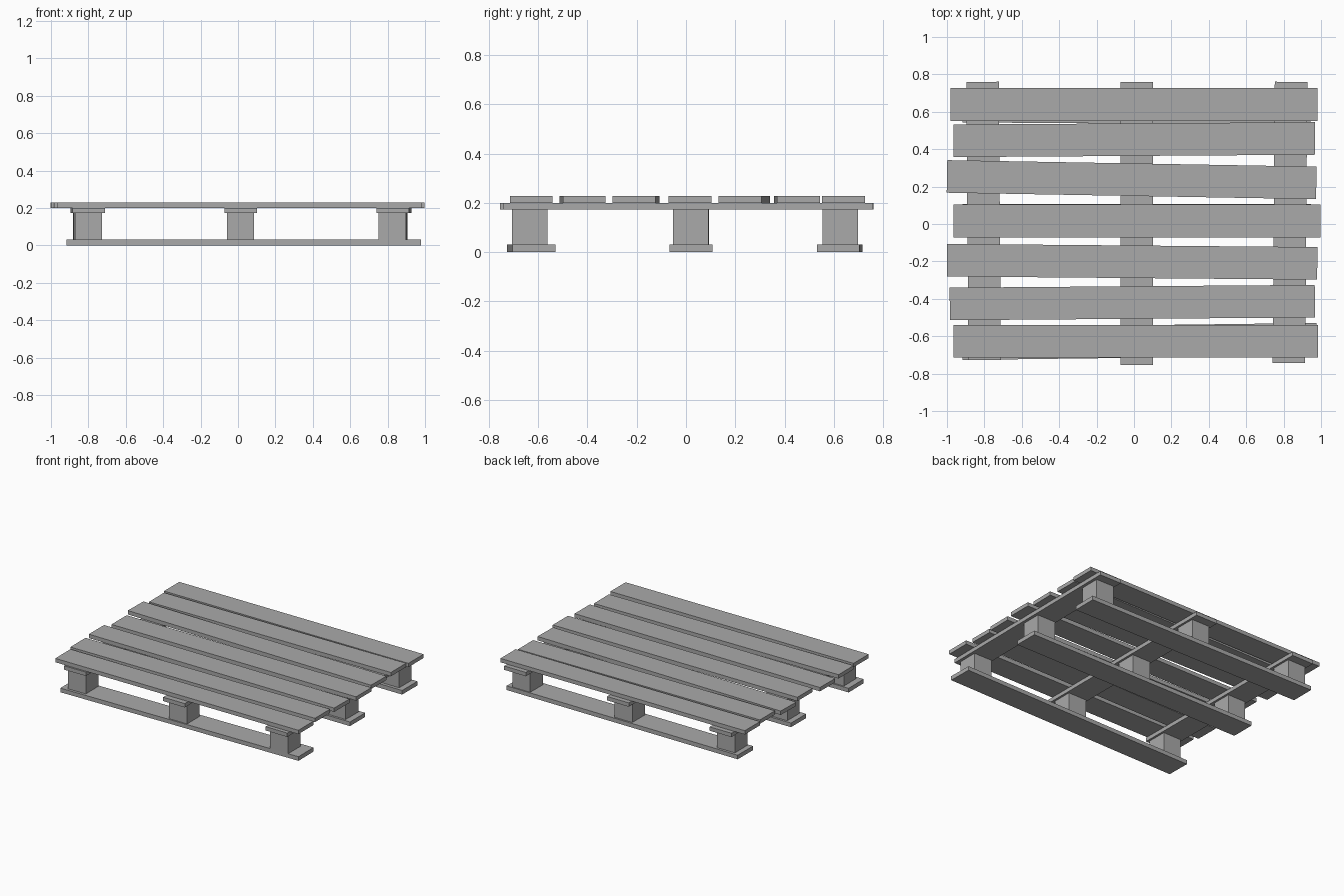
import bpy
import math

cube = bpy.data.objects.get("Cube")
if cube:
    bpy.data.objects.remove(cube, do_unlink=True)

wood = bpy.data.materials.new("plain_grey")
wood.use_nodes = True
GREY = (0.4, 0.4, 0.4, 1)
wood.diffuse_color = GREY
wood.node_tree.nodes["Principled BSDF"].inputs["Base Color"].default_value = GREY

# Layer heights
Z_BLOCK, Z_STRINGER, Z_SLAT, Z_TOP = 0.03, 0.172, 0.2, 0.228
BOARD = 0.174
BLOCK = 0.144


def box(name, x, y, z0, z1, size_x, size_y, yaw=0.0):
    """Box between two heights, turned about its own upright axis."""
    bpy.ops.mesh.primitive_cube_add(size=1, location=(x, y, (z0 + z1) / 2),
                                    rotation=(0, 0, yaw))
    obj = bpy.context.object
    obj.name = name
    obj.scale = (size_x, size_y, z1 - z0)
    obj.data.materials.append(wood)
    return obj


# Top slats: left end, right end, middle y, yaw
slats = [
    (-0.98, 0.98, 0.639, 0),
    (-0.965, 0.967, 0.451, 0.0065),
    (-1.0, 0.975, 0.237, -0.0175),
    (-0.965, 0.997, 0.016, 0),
    (-1.0, 0.98, -0.202, -0.0085),
    (-0.985, 0.967, -0.420, 0.0075),
    (-0.965, 0.985, -0.628, 0),
]
for i, (x0, x1, y, yaw) in enumerate(slats, 1):
    box(f"top_slat_{i}", (x0 + x1) / 2, y, Z_SLAT, Z_TOP, x1 - x0, BOARD, yaw)

# Bottom runners: left end, right end, middle y, yaw
runners = {
    "front": (-0.917, 0.977, -0.628, 0.0125),
    "middle": (-0.917, 0.945, 0.020, 0),
    "back": (-0.917, 0.945, 0.624, -0.0065),
}
for name, (x0, x1, y, yaw) in runners.items():
    box(f"{name}_runner", (x0 + x1) / 2, y, 0, Z_BLOCK, x1 - x0, BOARD, yaw)

# Cross stringers: middle x, front end, back end, yaw
stringers = {
    "right": (-0.804, -0.727, 0.76, 0.0075),
    "centre": (0.014, -0.754, 0.76, 0),
    "left": (0.834, -0.743, 0.76, -0.0075),
}
for name, (x, y0, y1, yaw) in stringers.items():
    box(f"{name}_stringer", x, (y0 + y1) / 2, Z_STRINGER, Z_SLAT,
        BOARD, y1 - y0, yaw)
    # Spacer blocks follow the line of their stringer
    for row, y in (("front", -0.634), ("middle", 0.020), ("back", 0.626)):
        block_x = x - math.tan(yaw) * y - 0.006 * (name == "left")
        box(f"{row}_{name}_block", block_x, y, Z_BLOCK, Z_STRINGER,
            BLOCK, BLOCK, yaw)
